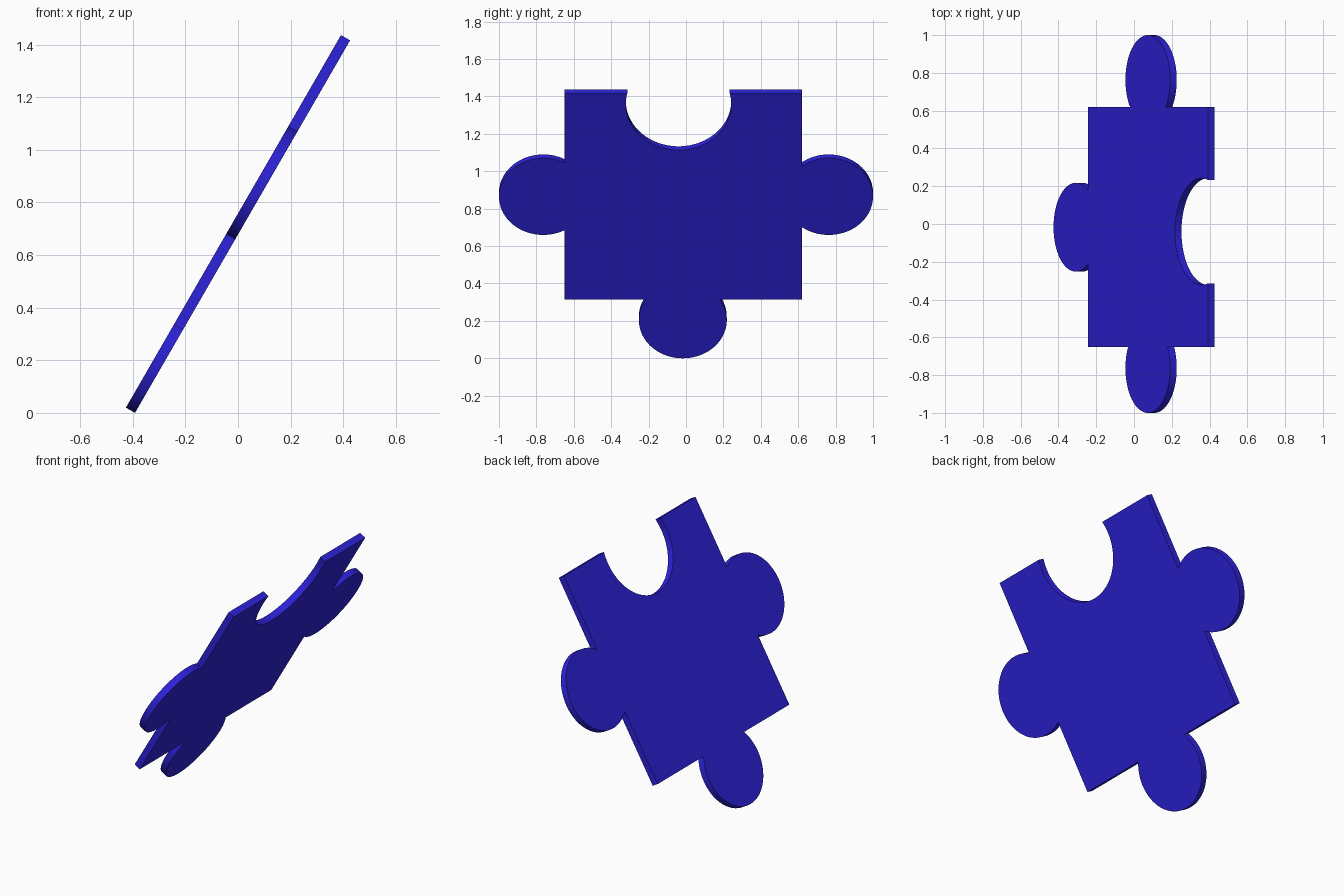
import bpy, bmesh
from math import radians, degrees, sin, cos, acos
from mathutils import Matrix

if "Cube" in bpy.data.objects:
    bpy.data.objects.remove(bpy.data.objects["Cube"])

THICK = 0.04
LEFT, RIGHT, BOTTOM, TOP = -0.65, 0.62, -0.453, 0.8175


def arc(cy, cu, r, facing, edge_distance, direction=1, steps=56):
    """Arc centred on angle 'facing', cut where it meets the body edge.
    edge_distance: from the centre to the edge, measured against 'facing'."""
    half = degrees(acos(-edge_distance / r))
    pts = []
    for i in range(steps + 1):
        a = radians(facing + direction * (-half + 2 * half * i / steps))
        pts.append((cy + r * cos(a), cu + r * sin(a)))
    return pts


# Outline of the piece, anticlockwise: square corners, three knobs, one socket
outline = [(LEFT, BOTTOM)]
outline += arc(-0.017, -0.5825, 0.235, 270, BOTTOM + 0.5825)
outline += [(RIGHT, BOTTOM)]
outline += arc(0.763, 0.181, 0.237, 0, 0.763 - RIGHT)
outline += [(RIGHT, TOP)]
outline += arc(-0.04, 0.75, 0.282, 270, TOP - 0.75, direction=-1)
outline += [(LEFT, TOP)]
outline += arc(-0.763, 0.181, 0.237, 180, LEFT + 0.763)

# Extrude the outline into a plate
bm = bmesh.new()
face = bm.faces.new([bm.verts.new((-THICK / 2, y, u)) for y, u in outline])
ext = bmesh.ops.extrude_face_region(bm, geom=[face])
top_verts = [g for g in ext["geom"] if isinstance(g, bmesh.types.BMVert)]
bmesh.ops.translate(bm, verts=top_verts, vec=(THICK, 0, 0))
bmesh.ops.recalc_face_normals(bm, faces=bm.faces[:])

# Lean the plate 30 degrees from upright and stand it on the ground
bm.transform(Matrix.Rotation(radians(30), 4, 'Y'))
lowest = min(v.co.z for v in bm.verts)
bmesh.ops.translate(bm, verts=bm.verts[:], vec=(0, 0, -lowest))

mesh = bpy.data.meshes.new("jigsaw_piece")
bm.to_mesh(mesh)
bm.free()
piece = bpy.data.objects.new("jigsaw_piece", mesh)
bpy.context.collection.objects.link(piece)

# Blue finish
blue = bpy.data.materials.new("blue")
blue.diffuse_color = (0.026, 0.016, 0.7, 1)
blue.use_nodes = True
blue.node_tree.nodes["Principled BSDF"].inputs["Base Color"].default_value = blue.diffuse_color
mesh.materials.append(blue)

# Smooth rims, sharp face borders
bpy.context.view_layer.objects.active = piece
piece.select_set(True)
bpy.ops.object.shade_smooth_by_angle(angle=radians(30))
